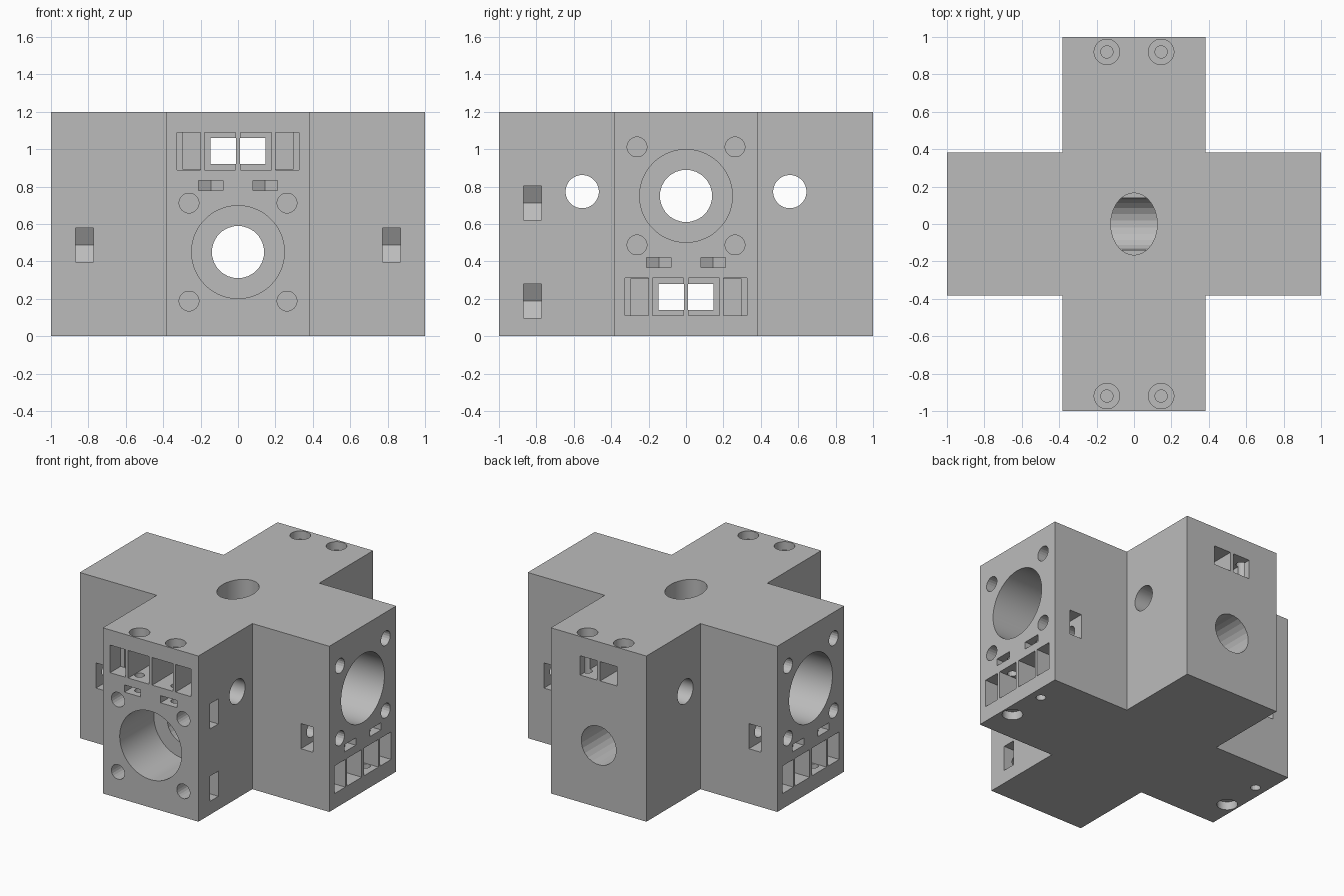
import bpy, bmesh
from math import cos, sin, pi, radians
from mathutils import Matrix, Vector

if "Cube" in bpy.data.objects:
    bpy.data.objects.remove(bpy.data.objects["Cube"], do_unlink=True)

HEIGHT = 1.2
ARM = 0.383          # half width of each arm
BORE_Z = 0.45        # bore height on the front and back arms

grey = bpy.data.materials.new("plain grey")
grey.use_nodes = True
grey.diffuse_color = (0.5, 0.5, 0.5, 1)
grey.node_tree.nodes["Principled BSDF"].inputs["Base Color"].default_value = (0.5, 0.5, 0.5, 1)


def prism(name, points, axis, lo, hi, matrix=Matrix()):
    """Extrude a flat outline along an axis from lo to hi."""
    place = {"x": lambda p, a: (a, p[0], p[1]),
             "y": lambda p, a: (p[0], a, p[1]),
             "z": lambda p, a: (p[0], p[1], a)}[axis]
    bm = bmesh.new()
    face = bm.faces.new([bm.verts.new(place(p, lo)) for p in points])
    moved = bmesh.ops.extrude_face_region(bm, geom=[face])["geom"]
    shift = Vector(place((0, 0), hi - lo))
    bmesh.ops.translate(bm, vec=shift, verts=[g for g in moved if isinstance(g, bmesh.types.BMVert)])
    bm.transform(matrix)
    bmesh.ops.recalc_face_normals(bm, faces=bm.faces[:])
    mesh = bpy.data.meshes.new(name)
    bm.to_mesh(mesh)
    bm.free()
    mesh.materials.append(grey)
    obj = bpy.data.objects.new(name, mesh)
    bpy.context.scene.collection.objects.link(obj)
    return obj


def ring(cx, cy, rx, sides, ry=None):
    ry = ry or rx
    return [(cx + rx * cos(2 * pi * (i + 0.5) / sides),
             cy + ry * sin(2 * pi * (i + 0.5) / sides)) for i in range(sides)]


def rect(x0, x1, y0, y1):
    return [(x0, y0), (x1, y0), (x1, y1), (x0, y1)]


# Cross-shaped block
a = ARM
quarter = [(1, -a), (1, a), (a, a)]
outline = []
for turn in range(4):
    for x, y in quarter:
        for _ in range(turn):
            x, y = -y, x
        outline.append((x, y))
block = prism("cross_block", outline, "z", 0, HEIGHT)

cutters = []


def cut(*args):
    cutters.append(prism("cutter", *args))


def cut_arm(m, through):
    """All openings of one arm, laid out for the front arm and placed by m."""
    # Bearing bore, and the narrower bore and belt channels running right through
    cut(ring(0, BORE_Z, 0.248, 64), "y", -1.1, -0.61, m)
    if through:
        cut(ring(0, BORE_Z, 0.14, 24), "y", -1.1, 1.1, m)
    for s in (-1, 1):
        if through:
            cut(rect(s * 0.012, s * 0.148, 0.92, 1.06), "y", -1.1, 1.1, m)
        # Belt pockets
        cut(rect(s * 0.0121, s * 0.18, 0.89, 1.09), "y", -1.1, -0.76, m)
        cut(rect(s * 0.2, s * 0.325, 0.89, 1.09), "y", -1.1, -0.88, m)
        cut(rect(s * 0.2001, s * 0.295, 0.8901, 1.0899), "y", -1.11, -0.76, m)
        # Clamp screw with countersunk head and its nut slot
        u, v = s * 0.145, -0.92
        cut(ring(u, v, 0.068, 32), "z", 1.14, 1.3, m)
        cut(ring(u, v, 0.033, 16), "z", 0.74, 1.25, m)
        cut([(u - 0.065, -1.1), (u + 0.065, -1.1), (u + 0.065, v + 0.038),
             (u, v + 0.075), (u - 0.065, v + 0.038)], "z", 0.78, 0.832, m)
        # Flange screws with hexagonal nut slots opening on the sides
        for t in (-1, 1):
            z = BORE_Z + t * 0.262
            cut(ring(s * 0.262, z, 0.053, 20), "y", -1.1, -0.68, m)
            cut([(s * 0.5, z - 0.091), (s * 0.5, z + 0.091), (s * 0.21, z + 0.091),
                 (s * 0.157, z), (s * 0.21, z - 0.091)], "y", -0.87, -0.772, m)


# Front and back arms upright, side arms turned upside down
flip = Matrix.Translation((0, 0, HEIGHT)) @ Matrix.Rotation(pi, 4, "Y")
for i in range(4):
    m = Matrix.Rotation(i * pi / 2, 4, "Z")
    cut_arm(m @ flip if i % 2 else m, i < 2)

# Cross holes through the front and back arms
for s in (-1, 1):
    cut(ring(s * 0.555, 0.773, 0.089, 32), "x", -0.6, 0.6)

# Oval opening in the top
cut(ring(0, 0, 0.124, 48, 0.165), "z", 0.74, 1.3)

# Cut everything out and bake the result
for c in cutters:
    c.hide_render = True
    mod = block.modifiers.new("cut", "BOOLEAN")
    mod.operation = "DIFFERENCE"
    mod.solver = "EXACT"
    mod.object = c
bpy.context.view_layer.update()
graph = bpy.context.evaluated_depsgraph_get()
baked = bpy.data.meshes.new_from_object(block.evaluated_get(graph))
block.modifiers.clear()
block.data = baked
baked.materials.clear()
baked.materials.append(grey)
for p in baked.polygons:
    p.material_index = 0
for c in cutters:
    bpy.data.objects.remove(c, do_unlink=True)

bpy.ops.object.select_all(action="DESELECT")
block.select_set(True)
bpy.context.view_layer.objects.active = block
bpy.ops.object.shade_smooth_by_angle(angle=radians(14))
